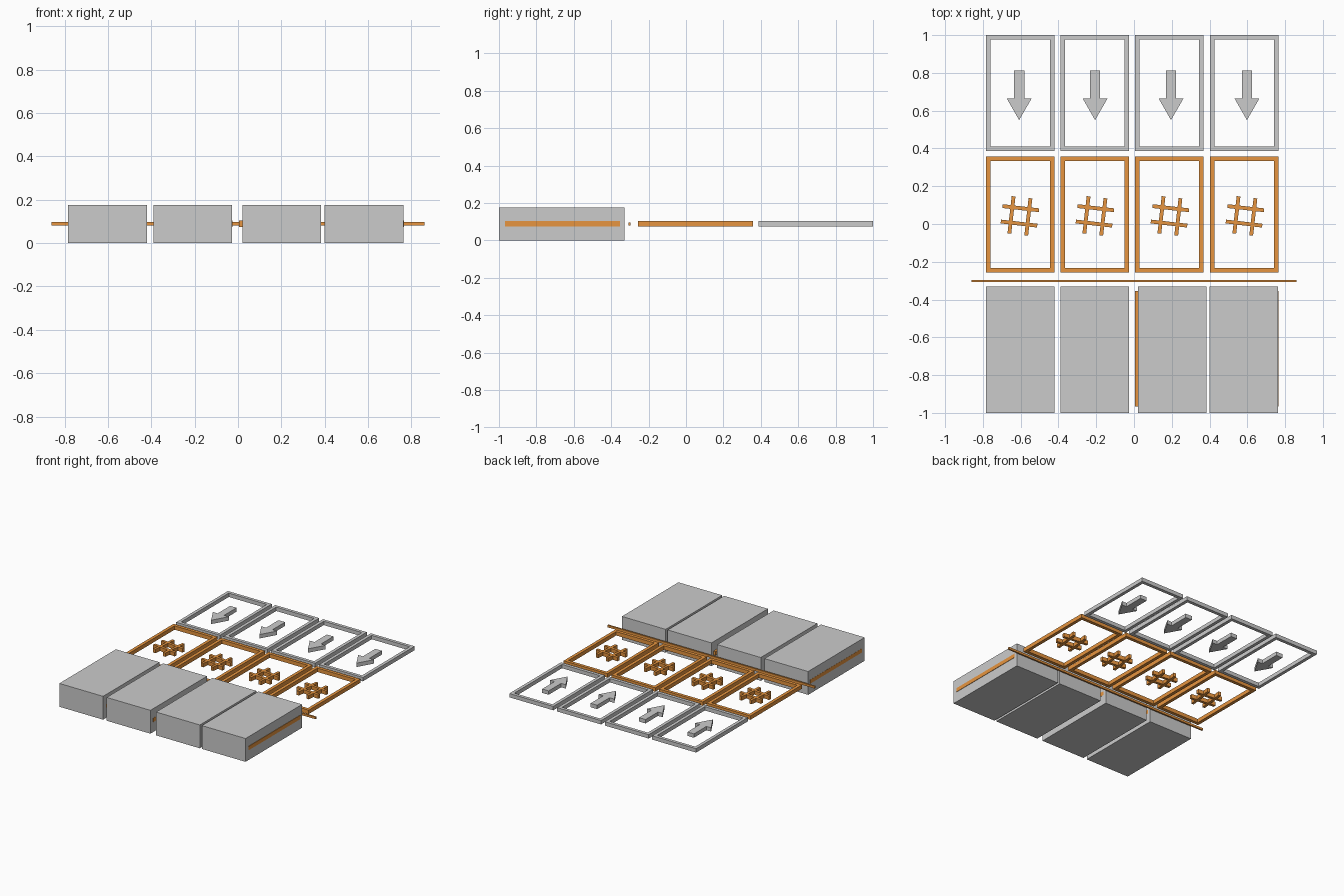
import bpy, bmesh, math

if "Cube" in bpy.data.objects:
    bpy.data.objects.remove(bpy.data.objects["Cube"])

orange = bpy.data.materials.new("orange")
orange.diffuse_color = (0.8, 0.3, 0.05, 1)
orange.use_nodes = True
orange.node_tree.nodes["Principled BSDF"].inputs["Base Color"].default_value = orange.diffuse_color

Z0, Z1 = 0.075, 0.104          # slab shared by frames and symbols
FRAME_X = [-0.602, -0.208, 0.187, 0.584]


def finish(name, bm, mat=None):
    bmesh.ops.recalc_face_normals(bm, faces=bm.faces[:])
    me = bpy.data.meshes.new(name)
    bm.to_mesh(me)
    bm.free()
    ob = bpy.data.objects.new(name, me)
    bpy.context.collection.objects.link(ob)
    if mat:
        me.materials.append(mat)
    return ob


def box(name, x0, x1, y0, y1, z0, z1, mat=None):
    bm = bmesh.new()
    bmesh.ops.create_cube(bm, size=1)
    for v in bm.verts:
        v.co.x = x1 if v.co.x > 0 else x0
        v.co.y = y1 if v.co.y > 0 else y0
        v.co.z = z1 if v.co.z > 0 else z0
    return finish(name, bm, mat)


def frame(name, cx, y0, y1, mat=None, w=0.364, b=0.024):
    # rectangular ring: four mitred sides
    bm = bmesh.new()
    cy, h = (y0 + y1) / 2, y1 - y0
    signs = [(-1, -1), (1, -1), (1, 1), (-1, 1)]

    def loop(inset, z):
        return [bm.verts.new((cx + sx * (w / 2 - inset), cy + sy * (h / 2 - inset), z))
                for sx, sy in signs]
    rings = [loop(0, Z0), loop(0, Z1), loop(b, Z1), loop(b, Z0)]
    for r in range(4):
        a, c = rings[r], rings[(r + 1) % 4]
        for i in range(4):
            j = (i + 1) % 4
            bm.faces.new((a[i], a[j], c[j], c[i]))
    return finish(name, bm, mat)


def arrow(name, cx):
    # extruded arrow outline pointing to the front
    half = [(0.027, 0.813), (0.027, 0.665), (0.066, 0.665)]
    pts = half + [(0, 0.55)] + [(-x, y) for x, y in reversed(half)]
    bm = bmesh.new()
    f = bm.faces.new([bm.verts.new((cx + x, y, Z0)) for x, y in pts])
    ext = bmesh.ops.extrude_face_region(bm, geom=[f], use_keep_orig=True)
    for v in ext["geom"]:
        if isinstance(v, bmesh.types.BMVert):
            v.co.z = Z1
    return finish(name, bm)


def lattice(name, cx, cy):
    # two pairs of crossed bars, slightly turned
    for i, s in enumerate((-1, 1)):
        for kind in ("upright", "cross"):
            if kind == "upright":
                d = (s * 0.045 - 0.01, s * 0.045 + 0.01, -0.099, 0.099)
            else:
                d = (-0.097, 0.097, s * 0.041 - 0.01, s * 0.041 + 0.01)
            ob = box(f"{name}_{kind}_{i + 1}", *d, Z0, Z1, orange)
            ob.location = (cx, cy, 0)
            ob.rotation_euler.z = math.radians(-6.5)


for i, cx in enumerate(FRAME_X, 1):
    # back row: grey frames with arrows
    frame(f"back_frame_{i}", cx, 0.387, 1.0)
    arrow(f"arrow_{i}", -0.608 + 0.402 * (i - 1))
    # middle row: orange frames with lattices
    frame(f"middle_frame_{i}", cx, -0.256, 0.357, orange)
    lattice(f"lattice_{i}", -0.604 + 0.397 * (i - 1), 0.043)
    # front row: orange frames mostly sunk in the blocks
    frame(f"front_frame_{i}", cx, -0.967, -0.354, orange)

# front row blocks
for i, x0 in enumerate([-0.783, -0.39, 0.02, 0.4], 1):
    box(f"block_{i}", x0, x0 + 0.363, -1.0, -0.33, 0, 0.175)

# long divider rod
box("divider_rod", -0.86, 0.86, -0.308, -0.296, 0.081, 0.097, orange)
